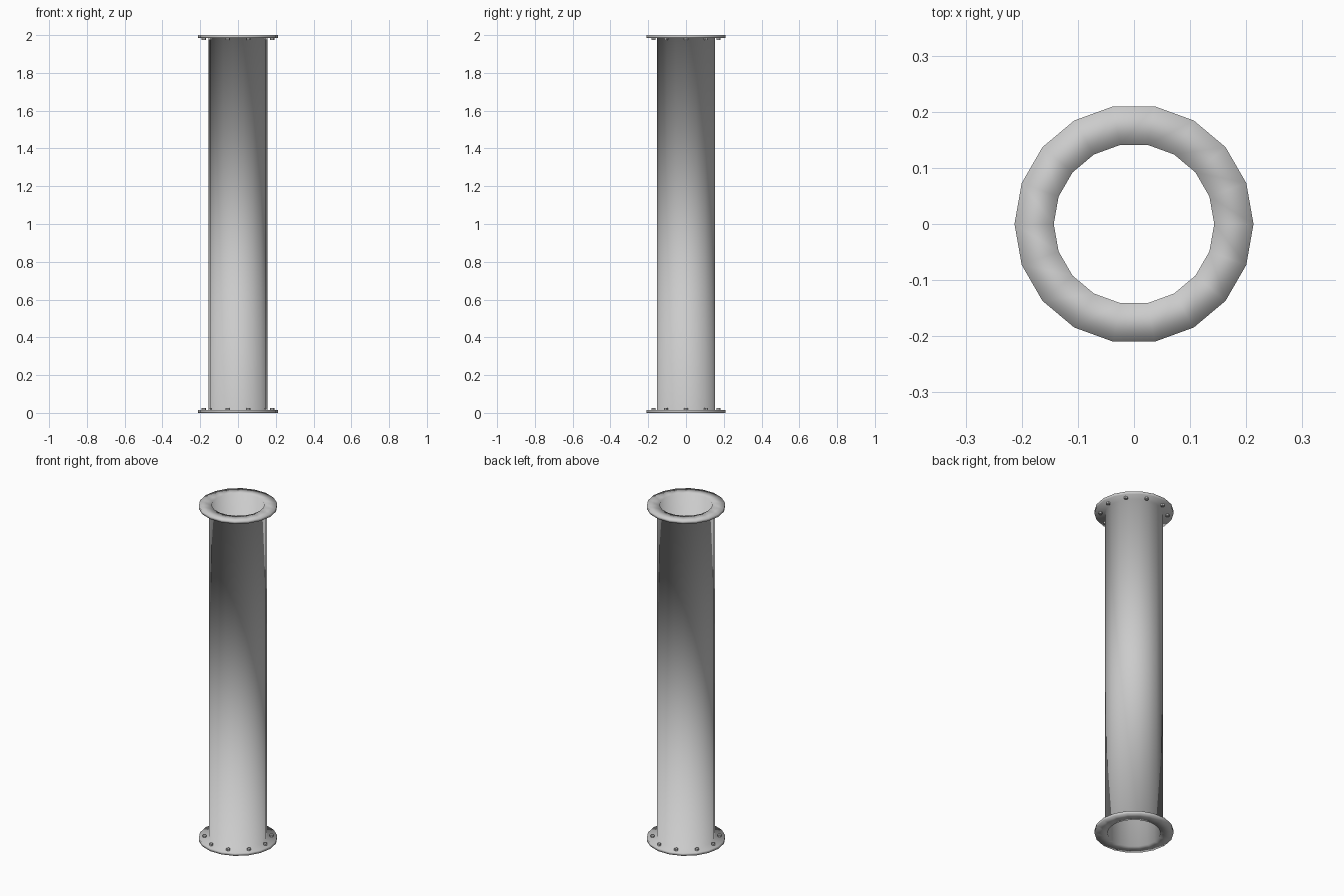
import bpy, bmesh
from math import cos, sin, pi

if "Cube" in bpy.data.objects:
    bpy.data.objects.remove(bpy.data.objects["Cube"])

SIDES = 18
R_OUT, R_IN, R_FLANGE = 0.157, 0.143, 0.213
LENGTH, THICK = 2.0, 0.016
BOLTS, R_RING, R_BOLT, H_BOLT = 10, 0.181, 0.011, 0.010


def finish(bm, name, smooth):
    bmesh.ops.recalc_face_normals(bm, faces=bm.faces)
    for f in bm.faces:
        f.smooth = smooth
    me = bpy.data.meshes.new(name)
    bm.to_mesh(me)
    bm.free()
    ob = bpy.data.objects.new(name, me)
    bpy.context.collection.objects.link(ob)
    return ob


# Hollow pipe with a flange at each end: closed profile turned about z
profile = [(R_IN, 0), (R_FLANGE, 0), (R_FLANGE, THICK), (R_OUT, THICK),
           (R_OUT, LENGTH - THICK), (R_FLANGE, LENGTH - THICK),
           (R_FLANGE, LENGTH), (R_IN, LENGTH)]
bm = bmesh.new()
rings = []
for i in range(SIDES):
    a = 2 * pi * i / SIDES
    rings.append([bm.verts.new((r * cos(a), r * sin(a), z)) for r, z in profile])
n = len(profile)
for i in range(SIDES):
    p, q = rings[i], rings[(i + 1) % SIDES]
    for j in range(n):
        k = (j + 1) % n
        bm.faces.new((p[j], q[j], q[k], p[k]))
finish(bm, "flanged_pipe", True)


# Ring of bolt heads on the inner face of each flange
def bolt_ring(name, z0, z1):
    bm = bmesh.new()
    for i in range(BOLTS):
        a = 2 * pi * i / BOLTS
        ends = []
        for z in (z0, z1):
            ends.append([bm.verts.new((R_RING * cos(a) + R_BOLT * cos(a + t * pi / 3),
                                       R_RING * sin(a) + R_BOLT * sin(a + t * pi / 3), z))
                         for t in range(6)])
        lo, hi = ends
        bm.faces.new(lo)
        bm.faces.new(hi)
        for t in range(6):
            u = (t + 1) % 6
            bm.faces.new((lo[t], lo[u], hi[u], hi[t]))
    finish(bm, name, False)


bolt_ring("bottom_bolts", THICK - 0.002, THICK + H_BOLT)
bolt_ring("top_bolts", LENGTH - THICK - H_BOLT, LENGTH - THICK + 0.002)
